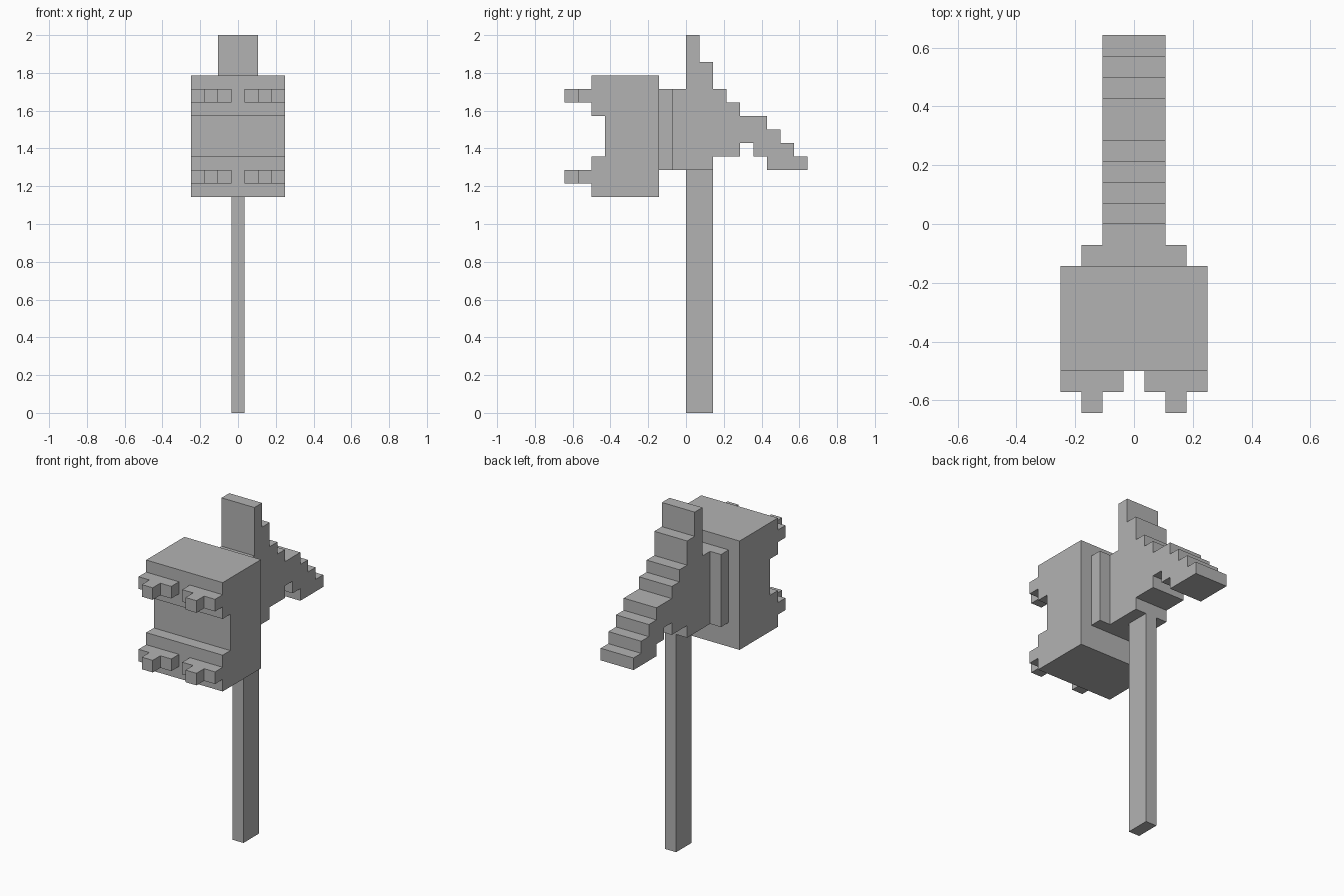
import bpy
import bmesh

cube = bpy.data.objects.get("Cube")
if cube:
    bpy.data.objects.remove(cube, do_unlink=True)

U = 1 / 14  # size of one block

grey = bpy.data.materials.new("plain grey")
grey.use_nodes = True
colour = (0.45, 0.45, 0.45, 1)
grey.diffuse_color = colour
grey.node_tree.nodes["Principled BSDF"].inputs["Base Color"].default_value = colour


def extrude_profile(name, points, x0, x1):
    """Extrude a (y, z) outline from x0 to x1, all in blocks."""
    bm = bmesh.new()
    face = bm.faces.new([bm.verts.new((x0 * U, y * U, z * U)) for y, z in points])
    ext = bmesh.ops.extrude_face_region(bm, geom=[face])
    verts = [g for g in ext["geom"] if isinstance(g, bmesh.types.BMVert)]
    bmesh.ops.translate(bm, vec=((x1 - x0) * U, 0, 0), verts=verts)
    bmesh.ops.recalc_face_normals(bm, faces=bm.faces)
    mesh = bpy.data.meshes.new(name)
    bm.to_mesh(mesh)
    bm.free()
    mesh.materials.append(grey)
    obj = bpy.data.objects.new(name, mesh)
    bpy.context.collection.objects.link(obj)
    return obj


def box(name, x0, x1, y0, y1, z0, z1):
    return extrude_profile(name, [(y0, z0), (y1, z0), (y1, z1), (y0, z1)], x0, x1)


# Handle
box("handle", -0.5, 0.5, 0, 2, 0, 18)

# Stepped crest and rear spike, with the neck towards the front
upper = [(-1, 24), (0, 24), (0, 28), (1, 28), (1, 26), (2, 26), (2, 24), (3, 24),
         (3, 23), (4, 23), (4, 22), (6, 22), (6, 21), (7, 21), (7, 20), (8, 20),
         (8, 19), (9, 19)]
lower = [(9, 18), (6, 18), (6, 19), (5, 19), (5, 20), (4, 20), (4, 19), (2, 19),
         (2, 18), (-1, 18)]
extrude_profile("rear_spike", upper + lower, -1.5, 1.5)

# Collar between neck and striking block
box("collar", -2.5, 2.5, -2, -1, 18, 24)

# Striking block with raised upper and lower rims
rim = [(-2, 16), (-2, 25), (-7, 25), (-7, 22), (-6, 22), (-6, 19), (-7, 19), (-7, 16)]
extrude_profile("striking_block", rim, -3.5, 3.5)

# Four teeth, each a bar with a small central tip
for level, z in (("lower", 17), ("upper", 23)):
    for side, s in (("left", 1), ("right", -1)):
        box(f"{level}_{side}_tooth", s * 0.5, s * 3.5, -8, -7, z, z + 1)
        box(f"{level}_{side}_tooth_tip", s * 1.5, s * 2.5, -9, -8, z, z + 1)
